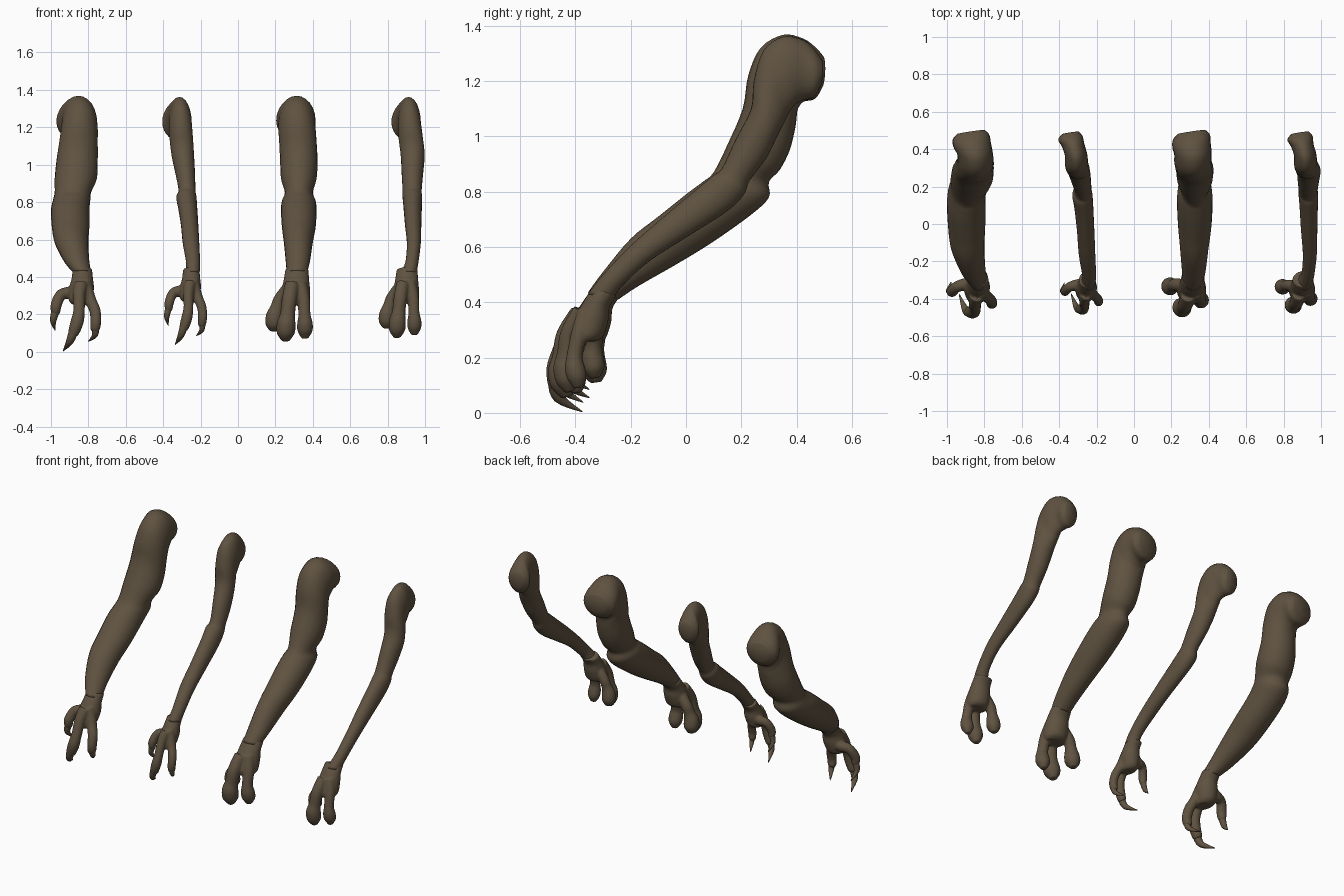
import bpy, bmesh, math
from mathutils import Vector

skin = bpy.data.materials.new("dull brown")
skin.diffuse_color = (0.115, 0.085, 0.052, 1)


def spline(pts, steps):
    """Catmull-Rom through tuples of any length"""
    out = []
    for i in range(len(pts) - 1):
        p = [pts[max(i - 1, 0)], pts[i], pts[i + 1], pts[min(i + 2, len(pts) - 1)]]
        for s in range(steps):
            t = s / steps
            out.append([0.5 * (2 * b + (c - a) * t + (2 * a - 5 * b + 4 * c - d) * t * t
                               + (3 * b - a - 3 * c + d) * t ** 3) for a, b, c, d in zip(*p)])
    return out + [list(pts[-1])]


def skin_rings(bm, rings):
    n = len(rings[0])
    vs = [[bm.verts.new(c) for c in r] for r in rings]
    for a, b in zip(vs, vs[1:]):
        for k in range(n):
            bm.faces.new((a[k], a[(k + 1) % n], b[(k + 1) % n], b[k]))
    bm.faces.new(vs[0][::-1])
    bm.faces.new(vs[-1])


def limb(bm, side, widths, n=24, steps=4):
    """Loft of ovals: side = front y,z and rear y,z; widths = left x, right x"""
    rings = []
    for yf, zf, yr, zr, xl, xr in spline([s + w for s, w in zip(side, widths)], steps):
        ring = []
        for k in range(n):
            c, s = math.cos(math.tau * k / n), math.sin(math.tau * k / n)
            u = (1 + s) / 2
            x = (xl + xr) / 2 + c * (xr - xl) / 2
            tilt = 0.15 * (x - (xl + xr) / 2) * max(0, min(1, (yf - 0.3) / 0.15))
            ring.append((x, yf + (yr - yf) * u + tilt, zf + (zr - zf) * u))
        rings.append(ring)
    skin_rings(bm, rings)


def tube(bm, pts, n=14, steps=5):
    """Round tapered tube through (x, y, z, radius)"""
    p = spline(pts, steps)
    rings = []
    for i, q in enumerate(p):
        t = (Vector(p[min(i + 1, len(p) - 1)][:3]) - Vector(p[max(i - 1, 0)][:3])).normalized()
        u = t.cross(Vector((0, 1, 0))).normalized()
        w = t.cross(u)
        rings.append([Vector(q[:3]) + max(q[3], 0.002) * (u * math.cos(math.tau * k / n)
                      + w * math.sin(math.tau * k / n)) for k in range(n)])
    skin_rings(bm, rings)


def finish(bm, name, place=None, blend=False):
    if place:
        src, dst, sx, sz = place
        for v in bm.verts:
            v.co = (dst + (v.co.x - src) * sx, -0.35 + (v.co.y + 0.35) * 0.87,
                    0.43 + (v.co.z - 0.43) * sz)
    bmesh.ops.recalc_face_normals(bm, faces=bm.faces)
    me = bpy.data.meshes.new(name)
    for f in bm.faces:
        f.smooth = True
    bm.to_mesh(me)
    bm.free()
    me.materials.append(skin)
    ob = bpy.data.objects.new(name, me)
    bpy.context.collection.objects.link(ob)
    if blend:  # fuse fingers and palm into one skin
        m = ob.modifiers.new("fuse", 'REMESH')
        m.mode, m.voxel_size, m.use_smooth_shade = 'VOXEL', 0.006, True
        m = ob.modifiers.new("soften", 'SMOOTH')
        m.factor, m.iterations = 0.5, 3


# Side outlines from shoulder end to wrist
THICK = [(.495, 1.29, .49, 1.175), (.465, 1.325, .465, 1.135), (.42, 1.355, .425, 1.125),
         (.35, 1.367, .405, 1.10), (.27, 1.32, .40, 1.07), (.225, 1.22, .395, 1.03),
         (.205, 1.1, .375, .95), (.15, .97, .34, .88), (.10, .87, .30, .835),
         (.06, .835, .30, .78), (0, .79, .24, .72), (-.1, .71, .1, .62),
         (-.2, .63, -.03, .54), (-.3, .51, -.17, .46), (-.355, .435, -.245, .41)]
THIN = [(.49, 1.28, .485, 1.18), (.46, 1.32, .46, 1.14), (.42, 1.35, .42, 1.13),
        (.35, 1.36, .39, 1.11), (.28, 1.31, .37, 1.08), (.245, 1.2, .36, 1.06),
        (.235, 1.1, .33, 1.0), (.18, .99, .29, .92), (.13, .885, .23, .84),
        (.10, .86, .21, .79), (.04, .81, .15, .73), (-.08, .71, .01, .64),
        (-.2, .605, -.13, .55), (-.3, .5, -.23, .46), (-.355, .43, -.265, .41)]

# Left and right x of each arm along the same stations
WIDTHS = {
    "thick_clawed": [(-.945, -.80), (-.97, -.775), (-.965, -.765), (-.945, -.755), (-.945, -.75),
                     (-.955, -.75), (-.97, -.75), (-.98, -.755), (-.98, -.785), (-.99, -.79),
                     (-1, -.795), (-.995, -.795), (-.98, -.80), (-.93, -.795), (-.88, -.785)],
    "thin_clawed": [(-.385, -.295), (-.405, -.275), (-.385, -.265), (-.37, -.25), (-.37, -.245),
                    (-.365, -.24), (-.355, -.235), (-.335, -.23), (-.318, -.227), (-.33, -.222),
                    (-.32, -.218), (-.305, -.212), (-.295, -.207), (-.278, -.203), (-.28, -.205)],
    "thick_gloved": [(.235, .38), (.208, .405), (.205, .41), (.215, .415), (.215, .415),
                     (.22, .42), (.225, .425), (.23, .42), (.25, .40), (.235, .415),
                     (.23, .42), (.235, .415), (.245, .40), (.255, .385), (.26, .37)],
    "thin_gloved": [(.84, .935), (.82, .955), (.84, .96), (.855, .975), (.855, .98),
                    (.86, .99), (.87, .998), (.875, .99), (.88, .982), (.88, .985),
                    (.885, .983), (.893, .98), (.903, .977), (.895, .965), (.87, .955)],
}
for name, w in WIDTHS.items():
    bm = bmesh.new()
    limb(bm, THICK if "thick" in name else THIN, w)
    finish(bm, name + "_arm")

# Hands
PALM = [(-.335, .455, -.235, .425), (-.375, .40, -.265, .38), (-.41, .34, -.27, .33),
        (-.43, .28, -.29, .27), (-.42, .25, -.32, .25)]
CLAW_PALM = [(-.885, -.78), (-.89, -.775), (-.905, -.77), (-.905, -.785), (-.88, -.80)]
GLOVE_PALM = [(.253, .377), (.245, .38), (.235, .385), (.23, .385), (.25, .37)]
CLAW_FINGERS = [
    [(-.845, -.33, .36, .035), (-.885, -.32, .32, .035), (-.945, -.335, .305, .03),
     (-.972, -.36, .25, .03), (-.975, -.36, .21, .024), (-.976, -.36, .195, .012)],
    [(-.84, -.38, .36, .04), (-.85, -.42, .30, .034), (-.85, -.455, .22, .031),
     (-.86, -.47, .16, .035), (-.88, -.47, .10, .029), (-.885, -.468, .085, .014)],
    [(-.82, -.36, .37, .035), (-.79, -.385, .28, .031), (-.765, -.41, .22, .03),
     (-.76, -.425, .16, .029), (-.765, -.42, .12, .025), (-.766, -.418, .105, .012)]]
CLAWS = [
    [(-.975, -.36, .22, .022), (-.988, -.355, .165, .017), (-.978, -.31, .115, .002)],
    [(-.875, -.475, .12, .026), (-.9, -.46, .055, .02), (-.935, -.375, .004, .002)],
    [(-.763, -.425, .14, .022), (-.765, -.41, .09, .016), (-.80, -.35, .055, .002)]]
GLOVE_FINGERS = [
    [(.27, -.33, .34, .035), (.225, -.325, .28, .035), (.207, -.33, .235, .035),
     (.195, -.335, .19, .046), (.192, -.33, .145, .045), (.192, -.325, .11, .02)],
    [(.29, -.38, .36, .04), (.275, -.43, .28, .04), (.265, -.445, .2, .04),
     (.258, -.45, .15, .05), (.255, -.44, .1, .048), (.255, -.43, .057, .02)],
    [(.33, -.36, .36, .04), (.35, -.39, .28, .035), (.355, -.41, .2, .033),
     (.358, -.41, .15, .042), (.358, -.40, .11, .04), (.358, -.395, .072, .018)]]

for name, widths, fingers, claws, place in (
        ("thick_clawed", CLAW_PALM, CLAW_FINGERS, CLAWS, None),
        ("thin_clawed", CLAW_PALM, CLAW_FINGERS, CLAWS, (-.975, -.37, .84, .92)),
        ("thick_gloved", GLOVE_PALM, GLOVE_FINGERS, [], None),
        ("thin_gloved", GLOVE_PALM, GLOVE_FINGERS, [], (.188, .79, .90, .95))):
    bm = bmesh.new()
    limb(bm, PALM, widths)
    for f in fingers:
        tube(bm, f)
    finish(bm, name + "_hand", place, True)
    for label, c in zip(("thumb", "middle", "outer"), claws):
        bm = bmesh.new()
        tube(bm, c)
        finish(bm, f"{name}_{label}_claw", place)
